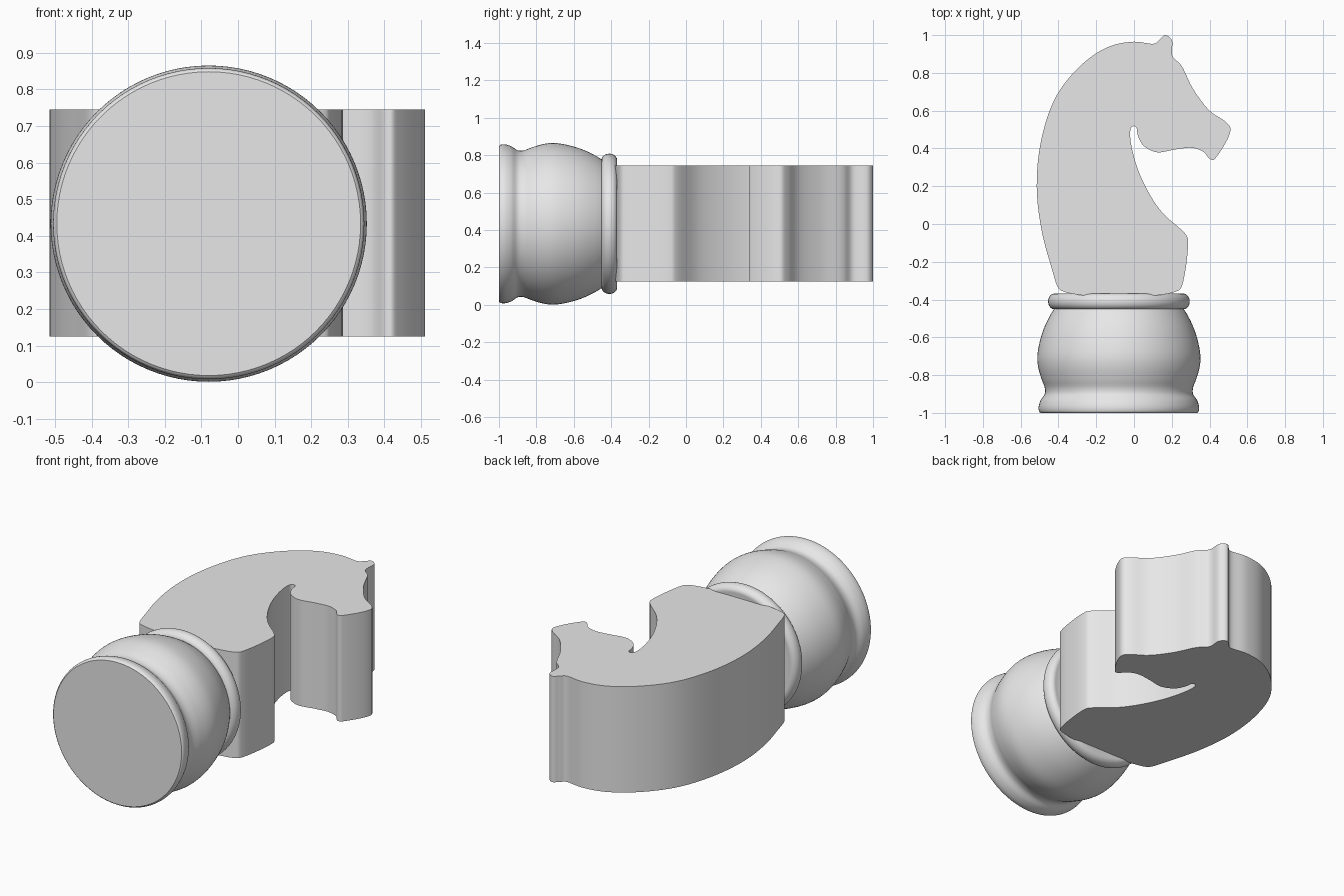
import bpy
import bmesh
import math
from mathutils import Vector

cube = bpy.data.objects.get("Cube")
if cube:
    bpy.data.objects.remove(cube, do_unlink=True)

grey = bpy.data.materials.new("light grey")
grey.use_nodes = True
colour = (0.8, 0.8, 0.8, 1)
grey.diffuse_color = colour
grey.node_tree.nodes["Principled BSDF"].inputs["Base Color"].default_value = colour


def smooth_path(points, steps, closed=False):
    """Centripetal spline through the points."""
    n = len(points)
    pts = [Vector(p) / 100 for p in points]

    def at(i):
        if closed:
            return pts[i % n]
        if i < 0:
            return 2 * pts[0] - pts[1]
        if i >= n:
            return 2 * pts[-1] - pts[-2]
        return pts[i]

    path = []
    for i in range(n if closed else n - 1):
        a, b, c, d = (at(i + k) for k in (-1, 0, 1, 2))
        ta, tb, tc = (math.sqrt((q - p).length) for p, q in ((a, b), (b, c), (c, d)))
        # End tangents scaled to the middle span
        m0 = (c - b) + tb * ((b - a) / ta - (c - a) / (ta + tb))
        m1 = (c - b) + tb * ((d - c) / tc - (d - b) / (tb + tc))
        for s in range(steps):
            t = s / steps
            path.append((2 * t**3 - 3 * t**2 + 1) * b + (t**3 - 2 * t**2 + t) * m0
                        + (3 * t**2 - 2 * t**3) * c + (t**3 - t**2) * m1)
    if not closed:
        path.append(pts[-1])
    return path


def finish(name, bm, angle):
    """Turn the bmesh into a smoothly shaded object."""
    bmesh.ops.recalc_face_normals(bm, faces=bm.faces[:])
    mesh = bpy.data.meshes.new(name)
    bm.to_mesh(mesh)
    bm.free()
    mesh.materials.append(grey)
    obj = bpy.data.objects.new(name, mesh)
    bpy.context.collection.objects.link(obj)
    bpy.ops.object.select_all(action="DESELECT")
    obj.select_set(True)
    bpy.context.view_layer.objects.active = obj
    bpy.ops.object.shade_smooth_by_angle(angle=math.radians(angle))
    return obj


def turned(name, profile, steps=6, sides=96):
    """Lathe a (radius, y) profile around the lying axis, with flat end caps."""
    bm = bmesh.new()
    axis_x, axis_z = -0.08, 0.433
    rings = []
    for r, y in smooth_path(profile, steps):
        angles = [math.tau * k / sides for k in range(sides)]
        rings.append([bm.verts.new((axis_x + r * math.cos(a), y, axis_z + r * math.sin(a)))
                      for a in angles])
    for low, high in zip(rings, rings[1:]):
        for k in range(sides):
            j = (k + 1) % sides
            bm.faces.new((low[k], low[j], high[j], high[k]))
    bm.faces.new(rings[0])
    bm.faces.new(rings[-1])
    return finish(name, bm, 35)


# Turned pedestal: foot, waist and rounded belly
turned("pedestal", [(41.5, -100), (42.2, -99.3), (42.5, -97), (41.5, -93.5), (39.3, -90),
                    (39.2, -87), (41, -82), (42.7, -76), (43.2, -71), (42.5, -65),
                    (40, -56), (36.5, -48.5), (33, -43)])

# Rounded collar between pedestal and neck
turned("collar", [(32, -45), (35, -45), (36.8, -43.5), (37.5, -41), (36.8, -38.5),
                  (35, -37), (32, -37)])

# Horse head silhouette: crest, ear, face, muzzle, jaw, throat, chest
outline = [(-40, -34), (-44, -22), (-49, -3), (-51.5, 20), (-49, 45), (-41, 68), (-27, 85),
           (-13, 94), (0, 96.5), (11, 95.5), (13.5, 97.5), (16.5, 100), (20, 97.5),
           (20.3, 89), (25, 84), (31, 72), (40, 60), (48, 54.5),
           (51, 51), (50, 46), (44, 36), (42, 34), (40, 34.5), (37, 38), (31, 40.3),
           (22, 39.5), (12, 38), (5, 41.5), (2, 47), (1.3, 51), (0, 51.8), (-1.5, 51),
           (-2, 46), (1, 32), (7, 18), (15, 6), (27, -5), (28.5, -8),
           (25.3, -33), (23.5, -35.2), (10, -38), (-25, -38), (-38, -35.5)]
bm = bmesh.new()
bottom, top = 0.125, 0.745
face = bm.faces.new([bm.verts.new((p.x, p.y, bottom)) for p in smooth_path(outline, 6, True)])
side = bmesh.ops.extrude_face_region(bm, geom=[face], use_keep_orig=True)
moved = [v for v in side["geom"] if isinstance(v, bmesh.types.BMVert)]
bmesh.ops.translate(bm, verts=moved, vec=(0, 0, top - bottom))
finish("horse_head", bm, 30)
